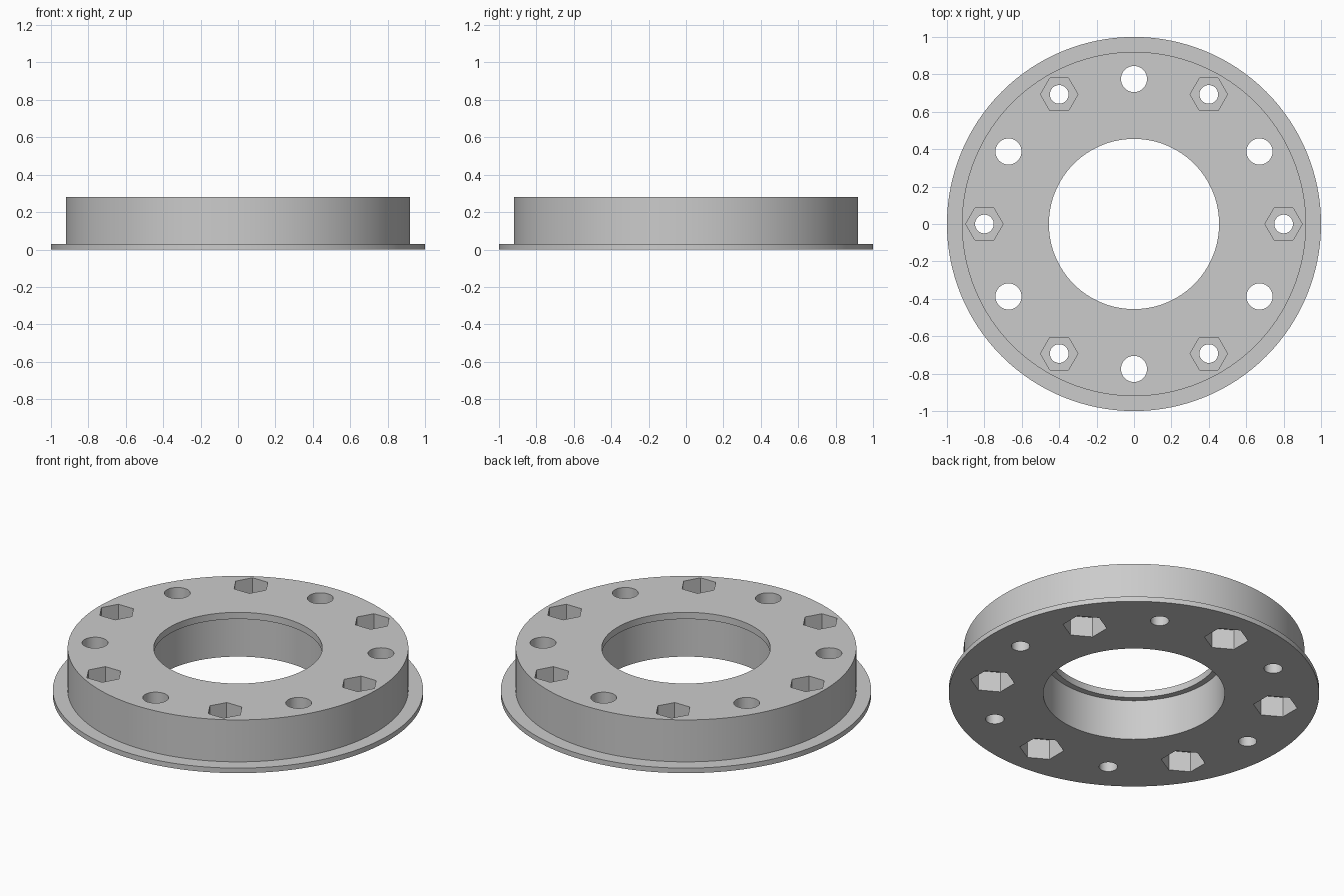
import bpy, bmesh, math
from mathutils import Matrix, Vector

if "Cube" in bpy.data.objects:
    bpy.data.objects.remove(bpy.data.objects["Cube"], do_unlink=True)

HEIGHT = 0.28
POCKET = 0.12
SEGMENTS = 128


def new_object(name, bm):
    bmesh.ops.recalc_face_normals(bm, faces=bm.faces)
    mesh = bpy.data.meshes.new(name)
    bm.to_mesh(mesh)
    bm.free()
    obj = bpy.data.objects.new(name, mesh)
    bpy.context.collection.objects.link(obj)
    return obj


def lathe(name, profile):
    """Revolve a closed (radius, height) profile around z."""
    bm = bmesh.new()
    rings = []
    for i in range(SEGMENTS):
        a = math.tau * i / SEGMENTS
        rings.append([bm.verts.new((r * math.cos(a), r * math.sin(a), z)) for r, z in profile])
    n = len(profile)
    for i in range(SEGMENTS):
        a, b = rings[i], rings[(i + 1) % SEGMENTS]
        for j in range(n):
            k = (j + 1) % n
            bm.faces.new((a[j], b[j], b[k], a[k]))
    return new_object(name, bm)


def circle_of_cutters(name, sides, radius, pitch, start, z_low, z_high):
    """Six prisms evenly spaced on a pitch circle, flats facing the centre."""
    bm = bmesh.new()
    for i in range(6):
        a = math.radians(start + 60 * i)
        place = (Matrix.Rotation(a, 4, 'Z')
                 @ Matrix.Translation(Vector((pitch, 0, (z_low + z_high) / 2)))
                 @ Matrix.Rotation(math.pi / sides, 4, 'Z'))
        bmesh.ops.create_cone(bm, cap_ends=True, segments=sides, radius1=radius,
                              radius2=radius, depth=z_high - z_low, matrix=place)
    obj = new_object(name, bm)
    obj.hide_render = True
    return obj


# Stepped ring: wide base flange, tall body, thin lip at the top of the bore
ring = lathe("bolt_ring", [(0.49, 0), (1.0, 0), (1.0, 0.03), (0.92, 0.03),
                           (0.92, HEIGHT), (0.455, HEIGHT), (0.455, 0.24), (0.49, 0.24)])

# Through holes and hexagonal nut pockets, alternating between top and bottom
cutters = [
    circle_of_cutters("small_hole_cutter", 32, 0.05, 0.8, 0, -0.1, 0.4),
    circle_of_cutters("top_pocket_cutter", 6, 0.1, 0.8, 0, HEIGHT - POCKET, 0.4),
    circle_of_cutters("large_hole_cutter", 32, 0.07, 0.775, 30, -0.1, 0.4),
    circle_of_cutters("bottom_pocket_cutter", 6, 0.12, 0.775, 30, -0.1, POCKET),
]
for cutter in cutters:
    mod = ring.modifiers.new(cutter.name, 'BOOLEAN')
    mod.operation = 'DIFFERENCE'
    mod.solver = 'EXACT'
    mod.object = cutter

# Bake the cuts and drop the cutters
bpy.context.view_layer.update()
graph = bpy.context.evaluated_depsgraph_get()
mesh = bpy.data.meshes.new_from_object(ring.evaluated_get(graph))
ring.modifiers.clear()
ring.data = mesh
for cutter in cutters:
    bpy.data.objects.remove(cutter, do_unlink=True)

# Single grey finish
grey = bpy.data.materials.new("light_grey")
grey.use_nodes = True
colour = (0.6, 0.6, 0.6, 1)
grey.diffuse_color = colour
grey.node_tree.nodes["Principled BSDF"].inputs["Base Color"].default_value = colour
mesh.materials.clear()
mesh.materials.append(grey)
for poly in mesh.polygons:
    poly.material_index = 0

# Smooth round walls, crisp edges
bpy.ops.object.select_all(action='DESELECT')
ring.select_set(True)
bpy.context.view_layer.objects.active = ring
bpy.ops.object.shade_smooth_by_angle(angle=math.radians(30))
